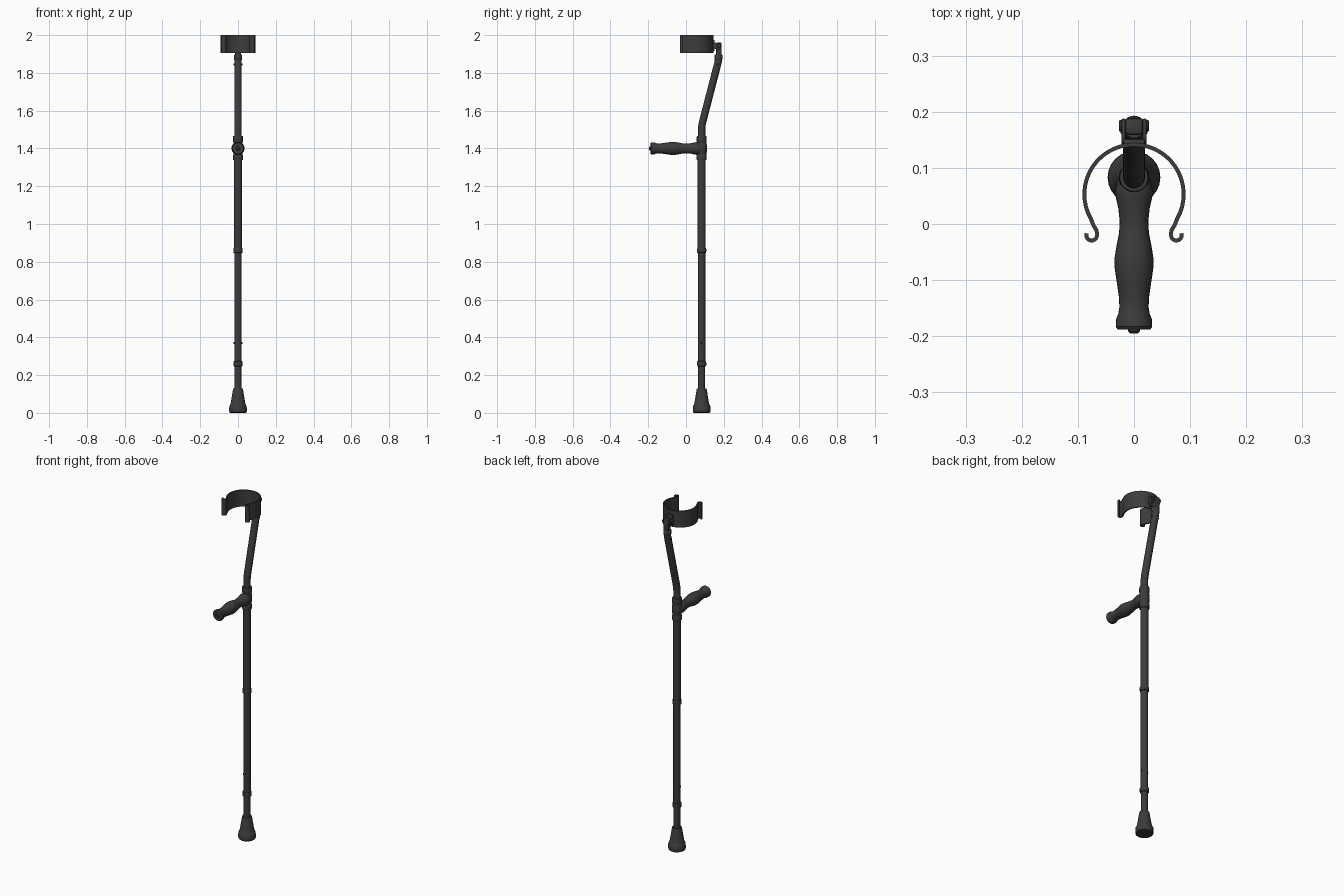
import bpy, bmesh
from math import sin, cos, pi, radians
from mathutils import Matrix, Vector

if "Cube" in bpy.data.objects:
    bpy.data.objects.remove(bpy.data.objects["Cube"])

SHAFT_Y = 0.083
dark = bpy.data.materials.new("dark_grey")
dark.diffuse_color = (0.045, 0.045, 0.045, 1)
dark.use_nodes = True
dark.node_tree.nodes["Principled BSDF"].inputs["Base Color"].default_value = dark.diffuse_color


def finish(name, bm, smooth=True):
    bmesh.ops.recalc_face_normals(bm, faces=bm.faces)
    me = bpy.data.meshes.new(name)
    bm.to_mesh(me)
    bm.free()
    ob = bpy.data.objects.new(name, me)
    bpy.context.collection.objects.link(ob)
    me.materials.append(dark)
    if smooth:
        bpy.ops.object.select_all(action='DESELECT')
        bpy.context.view_layer.objects.active = ob
        ob.select_set(True)
        bpy.ops.object.shade_smooth_by_angle(angle=radians(35))
    return ob


def skin(name, rings):
    """Bridge closed rings of points and cap both ends."""
    bm = bmesh.new()
    rows = [[bm.verts.new(p) for p in ring] for ring in rings]
    n = len(rows[0])
    for a, b in zip(rows, rows[1:]):
        for i in range(n):
            j = (i + 1) % n
            bm.faces.new((a[i], a[j], b[j], b[i]))
    bm.faces.new(rows[0])
    bm.faces.new(rows[-1])
    return finish(name, bm)


def lathe(name, profile, origin=(0, SHAFT_Y, 0), axis=(0, 0, 1), sides=24):
    """Profile is a list of (radius, distance along axis)."""
    rot = Vector((0, 0, 1)).rotation_difference(Vector(axis)).to_matrix()
    o = Vector(origin)
    return skin(name, [[o + rot @ Vector((r * cos(2 * pi * i / sides), r * sin(2 * pi * i / sides), h))
                        for i in range(sides)] for r, h in profile])


def box(name, centre, size, tilt=0, bevel=0.003):
    bm = bmesh.new()
    bmesh.ops.create_cube(bm, size=1)
    bmesh.ops.scale(bm, vec=size, verts=bm.verts)
    bmesh.ops.bevel(bm, geom=bm.edges[:], offset=bevel, segments=2, affect='EDGES', profile=0.5)
    bmesh.ops.transform(bm, matrix=Matrix.Translation(centre) @ Matrix.Rotation(tilt, 4, 'X'), verts=bm.verts)
    return finish(name, bm)


# Rubber foot with a stepped base
lathe("rubber_foot", [(0.041, 0), (0.046, 0.004), (0.047, 0.012), (0.046, 0.036), (0.041, 0.044),
                      (0.038, 0.055), (0.027, 0.122), (0.025, 0.13), (0.019, 0.13)])

# Telescoping shaft
lathe("lower_shaft", [(0.0185, 0.1), (0.0185, 0.27)])
lathe("middle_shaft", [(0.0198, 0.25), (0.0198, 0.87)])
lathe("upper_shaft", [(0.021, 0.85), (0.021, 1.36)])
for name, z in (("lower_locking_ring", 0.26), ("upper_locking_ring", 0.86)):
    lathe(name, [(0.019, z - 0.014), (0.023, z - 0.012), (0.0245, z - 0.004), (0.0245, z + 0.006),
                 (0.023, z + 0.013), (0.019, z + 0.014)])

# Forearm tube: leans back, then turns upright below the cuff
path = [(SHAFT_Y, 1.44), (SHAFT_Y, 1.505), (0.0845, 1.522), (0.088, 1.54),
        (0.167, 1.845), (0.171, 1.863), (0.172, 1.88), (0.172, 1.895)]
rings = []
for k, (y, z) in enumerate(path):
    a, b = path[max(k - 1, 0)], path[min(k + 1, len(path) - 1)]
    t = Vector((0, b[0] - a[0], b[1] - a[1])).normalized()
    side = Vector((0, t.z, -t.y))
    rings.append([Vector((0.0195 * cos(2 * pi * i / 24), y, z)) + side * (0.0195 * sin(2 * pi * i / 24))
                  for i in range(24)])
skin("forearm_tube", rings)

# Push buttons on the tubes
for name, y, z in (("shaft_button", SHAFT_Y, 0.37), ("forearm_button", 0.166, 1.845)):
    lathe(name, [(0.004, -0.024), (0.006, -0.022), (0.006, 0.022), (0.004, 0.024)], (0, y, z), (1, 0, 0), 12)

# Collar holding the grip
lathe("grip_collar", [(0.02, 1.338), (0.025, 1.338), (0.0265, 1.343), (0.0265, 1.362), (0.0245, 1.367),
                      (0.0245, 1.375), (0.0275, 1.381), (0.0275, 1.42), (0.0245, 1.426), (0.0245, 1.432),
                      (0.0265, 1.437), (0.0265, 1.46), (0.025, 1.466), (0.02, 1.467)])

# Contoured hand grip pointing forward
lathe("hand_grip", [(0.029, 0.0), (0.034, 0.02), (0.033, 0.03), (0.028, 0.052), (0.0255, 0.075),
                    (0.0265, 0.095), (0.031, 0.118), (0.0345, 0.14), (0.0345, 0.158), (0.031, 0.182),
                    (0.027, 0.21), (0.026, 0.228), (0.028, 0.24), (0.032, 0.25), (0.0325, 0.263),
                    (0.029, 0.268)], (0, SHAFT_Y - 0.003, 1.4), (0, -1, 0))
lathe("grip_end_bolt", [(0.011, 0), (0.011, 0.006), (0.007, 0.01)], (0, -0.185, 1.4), (0, -1, 0), 12)

# Open forearm cuff with curled lips: half outline, mirrored, then thickened
R, CY = 0.0885, 0.053
half = [(R * sin(radians(a)), CY + R * cos(radians(a))) for a in range(0, 121, 8)]
half += [(0.072, -0.003), (0.067, -0.011), (0.0655, -0.018)]
half += [(0.0755 + 0.0095 * cos(radians(a)), -0.02 + 0.0095 * sin(radians(a))) for a in range(200, 381, 20)]
line = [Vector((-x, y)) for x, y in half[:0:-1]] + [Vector(p) for p in half]
rings = []
for k, p in enumerate(line):
    t = (line[min(k + 1, len(line) - 1)] - line[max(k - 1, 0)]).normalized()
    n = Vector((-t.y, t.x)) * 0.0035
    rings.append([((p + n * s).x, (p + n * s).y, z)
                  for s, z in ((-1, 1.904), (1, 1.904), (1, 2.0), (-1, 2.0))])
skin("forearm_cuff", rings)

# Hinge joining tube and cuff
box("tube_tongue", (0, 0.174, 1.92), (0.032, 0.030, 0.08), bevel=0.006)
box("cuff_plate", (0, 0.1455, 1.945), (0.04, 0.012, 0.06))
for s, side in ((-1, "left"), (1, "right")):
    box(side + "_hinge_ear", (s * 0.019, 0.163, 1.942), (0.007, 0.045, 0.032), radians(-15))
lathe("hinge_pin", [(0.008, -0.027), (0.0105, -0.025), (0.0105, 0.025), (0.008, 0.027)],
      (0, 0.175, 1.942), (1, 0, 0), 16)
lathe("tube_rim", [(0.0195, 1.868), (0.0215, 1.872), (0.0215, 1.892), (0.018, 1.898)], (0, 0.1715, 0))
